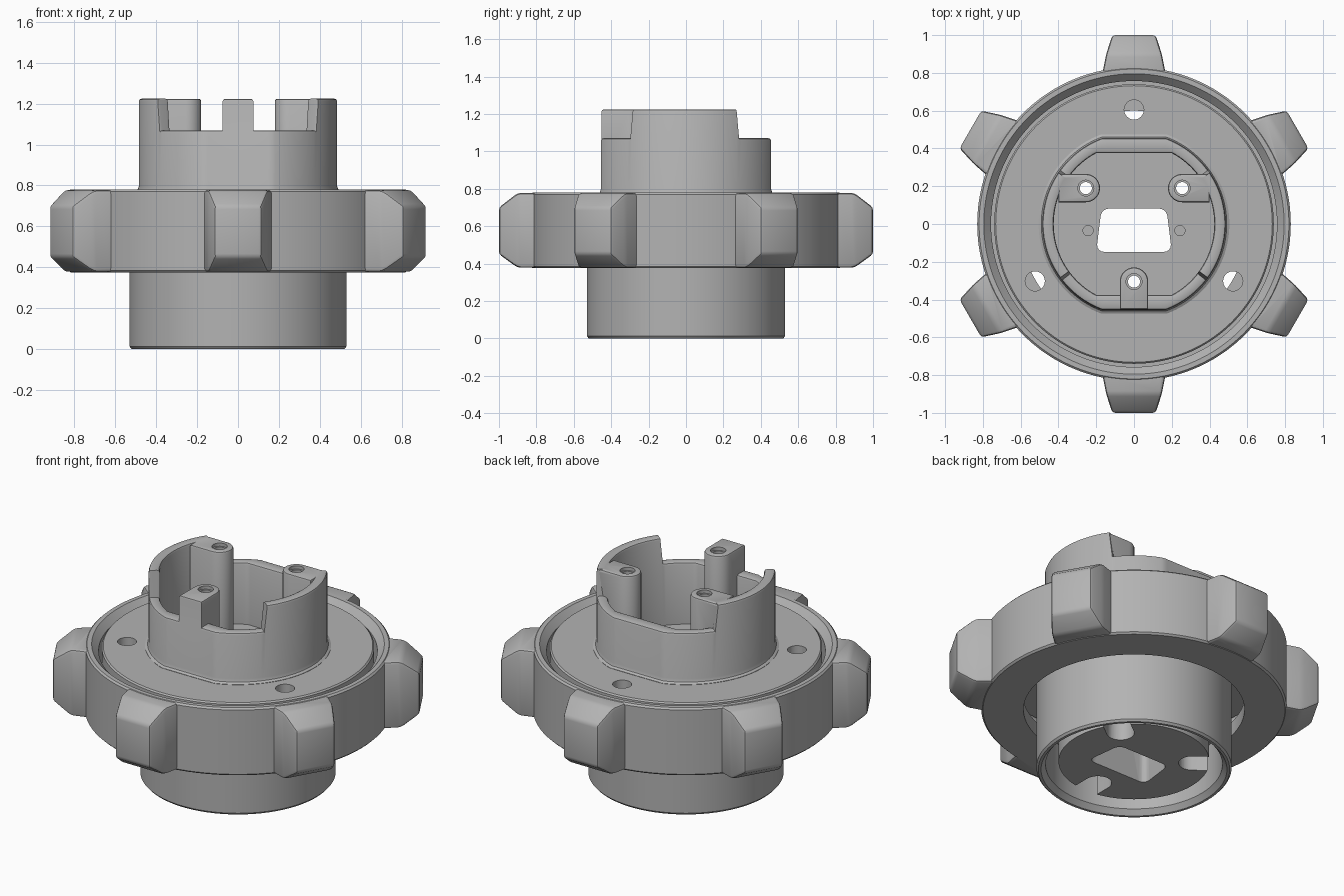
import bpy, bmesh
from math import sin, cos, pi, radians, atan2
from mathutils import Matrix, Vector

if "Cube" in bpy.data.objects:
    bpy.data.objects.remove(bpy.data.objects["Cube"])

grey = bpy.data.materials.new("plain grey")
grey.use_nodes = True
grey.diffuse_color = (0.45, 0.45, 0.45, 1)
grey.node_tree.nodes["Principled BSDF"].inputs["Base Color"].default_value = grey.diffuse_color


def finish(name, bm):
    bmesh.ops.recalc_face_normals(bm, faces=bm.faces)
    mesh = bpy.data.meshes.new(name)
    bm.to_mesh(mesh)
    bm.free()
    mesh.materials.append(grey)
    obj = bpy.data.objects.new(name, mesh)
    bpy.context.collection.objects.link(obj)
    return obj


def sweep(name, profile, wrap=True, steps=180):
    """Turn a profile round z; profile(angle) gives (radius, height) points."""
    bm = bmesh.new()
    rings = []
    for i in range(steps):
        a = 2 * pi * i / steps
        rings.append([bm.verts.new((r * cos(a), r * sin(a), z)) for r, z in profile(a)])
    count = len(rings[0])
    for i in range(steps):
        p, q = rings[i - 1], rings[i]
        for j in range(count if wrap else count - 1):
            k = (j + 1) % count
            bm.faces.new((p[j], q[j], q[k], p[k]))
    bmesh.ops.remove_doubles(bm, verts=bm.verts, dist=1e-5)
    return finish(name, bm)


def prism(name, outline, z0, z1, top_bevel=0, side_bevel=0):
    """Extrude an outline upwards, rounding the top or the upright edges."""
    bm = bmesh.new()
    face = bm.faces.new([bm.verts.new((x, y, z0)) for x, y in outline])
    new = bmesh.ops.extrude_face_region(bm, geom=[face])["geom"]
    bmesh.ops.translate(bm, vec=(0, 0, z1 - z0), verts=[v for v in new if isinstance(v, bmesh.types.BMVert)])
    for size, upright in ((side_bevel, True), (top_bevel, False)):
        if size:
            edges = [e for e in bm.edges if (abs(e.verts[0].co.z - e.verts[1].co.z) > 0.01) == upright
                     and (upright or min(v.co.z for v in e.verts) > z1 - 0.001)]
            bmesh.ops.bevel(bm, geom=edges, offset=size, segments=4 if upright else 2,
                            affect='EDGES', profile=0.5)
    return finish(name, bm)


def circle(x, y, r, n=32):
    return [(x + r * cos(2 * pi * i / n), y + r * sin(2 * pi * i / n)) for i in range(n)]


def slot(x, y, r, angle, length):
    """Half-round inner end at x, y, running straight out along angle."""
    pts = [(r * cos(t), r * sin(t)) for t in (pi / 2 + pi * i / 16 for i in range(17))]
    pts += [(length, -r), (length, r)]
    return [(x + u * cos(angle) - v * sin(angle), y + u * sin(angle) + v * cos(angle)) for u, v in pts]


def combine(target, tool, operation):
    mod = target.modifiers.new(operation.lower(), 'BOOLEAN')
    mod.operation, mod.solver, mod.object = operation, 'EXACT', tool
    bpy.context.view_layer.objects.active = target
    bpy.ops.object.modifier_apply(modifier=mod.name)
    bpy.data.objects.remove(tool)


def shade(obj):
    bpy.ops.object.select_all(action='DESELECT')
    obj.select_set(True)
    bpy.context.view_layer.objects.active = obj
    bpy.ops.object.shade_smooth_by_angle(angle=radians(32))


# Hand ring with an inner lip and a sloped upper rim
ring = sweep("hand_ring", lambda a: [(.60, .375), (.82, .375), (.83, .385), (.83, .77), (.82, .78),
                                     (.795, .78), (.757, .74), (.757, .46), (.60, .46)])


# Six tapered grip lugs around the ring
def lug(angle):
    bm = bmesh.new()
    loops = []
    for r, w, z0, z1 in ((.81, .165, .378, .777), (.90, .147, .378, .777), (1.0, .115, .45, .70)):
        loops.append([bm.verts.new(c) for c in ((r, -w, z0), (r, w, z0), (r, w, z1), (r, -w, z1))])
    bm.faces.new(loops[0])
    bm.faces.new(loops[2])
    for p, q in zip(loops, loops[1:]):
        for j in range(4):
            bm.faces.new((p[j - 1], p[j], q[j], q[j - 1]))
    edges = [e for e in bm.edges if max(v.co.x for v in e.verts) > .85]
    bmesh.ops.bevel(bm, geom=edges, offset=.016, segments=2, affect='EDGES', profile=0.5)
    bm.transform(Matrix.Rotation(angle, 4, 'Z'))
    return finish("lug", bm)


for i in range(6):
    combine(ring, lug(pi / 6 + pi / 3 * i), 'UNION')
shade(ring)

# Core: hollow-rimmed stem and flange plate in one turned shape
core = sweep("stem_and_cup", lambda a: [(0, .05), (.41, .05), (.41, .30), (.48, .30), (.48, .03), (.505, 0),
                                        (.52, 0), (.53, .012), (.53, .62), (.74, .62), (.74, .762),
                                        (.732, .77), (0, .77)], wrap=False)


# Cup: round wall with flat front and back, raised on both sides
def flattened(a, radius, flat):
    return min(radius, flat / max(abs(sin(a)), 1e-6))


def cup_wall(a):
    outer, inner = flattened(a, .485, .455), flattened(a, .425, .375)
    side = atan2(sin(a), abs(cos(a)))
    top = 1.225 if radians(-37) < side < radians(36) else 1.07
    b = .014
    return [(outer + .02, .60), (outer + .02, .772), (outer + .006, .78), (outer, .797),
            (outer, top - b), (outer - b * .3, top - b * .3), (outer - b, top),
            (inner + b, top), (inner + b * .3, top - b * .3), (inner, top - b), (inner, .60)]


recess = [(flattened(a, .425, .375) + .02, a) for a in (2 * pi * i / 120 for i in range(120))]
combine(core, prism("recess", [(r * cos(a), r * sin(a)) for r, a in recess], .70, .9), 'DIFFERENCE')
combine(core, sweep("cup_wall", cup_wall), 'UNION')

# Screw posts joined to the wall, drilled through, with pockets from below
posts = ((.255, .19, 0, .145), (-.255, .19, pi, .145), (0, -.305, -pi / 2, .147))
for x, y, angle, length in posts:
    combine(core, prism("post", slot(x, y, .075, angle, length), .65, 1.224, top_bevel=.012), 'UNION')
for x, y, angle, length in posts:
    out = Vector((x, y))
    combine(core, prism("pocket", slot(x, y, .075, atan2(y, x), .44 - out.length), -.1, .28), 'DIFFERENCE')
    combine(core, prism("bore", circle(x, y, .032), -.1, 1.4), 'DIFFERENCE')
    combine(core, prism("bore_mouth", circle(x, y, .042), 1.205, 1.4), 'DIFFERENCE')

# Central window, two small blind holes and three flange holes
window = [(-.172, .082), (-.2, -.147), (.2, -.147), (.172, .082)]
combine(core, prism("window", window, -.1, .9, side_bevel=.04), 'DIFFERENCE')
for s in (-1, 1):
    combine(core, prism("blind_hole", circle(s * .243, -.035, .027), .6, .9), 'DIFFERENCE')
for i in range(3):
    a = pi / 2 + 2 * pi / 3 * i
    combine(core, prism("flange_hole", circle(.605 * cos(a), .605 * sin(a), .052), .5, .9), 'DIFFERENCE')
shade(core)
